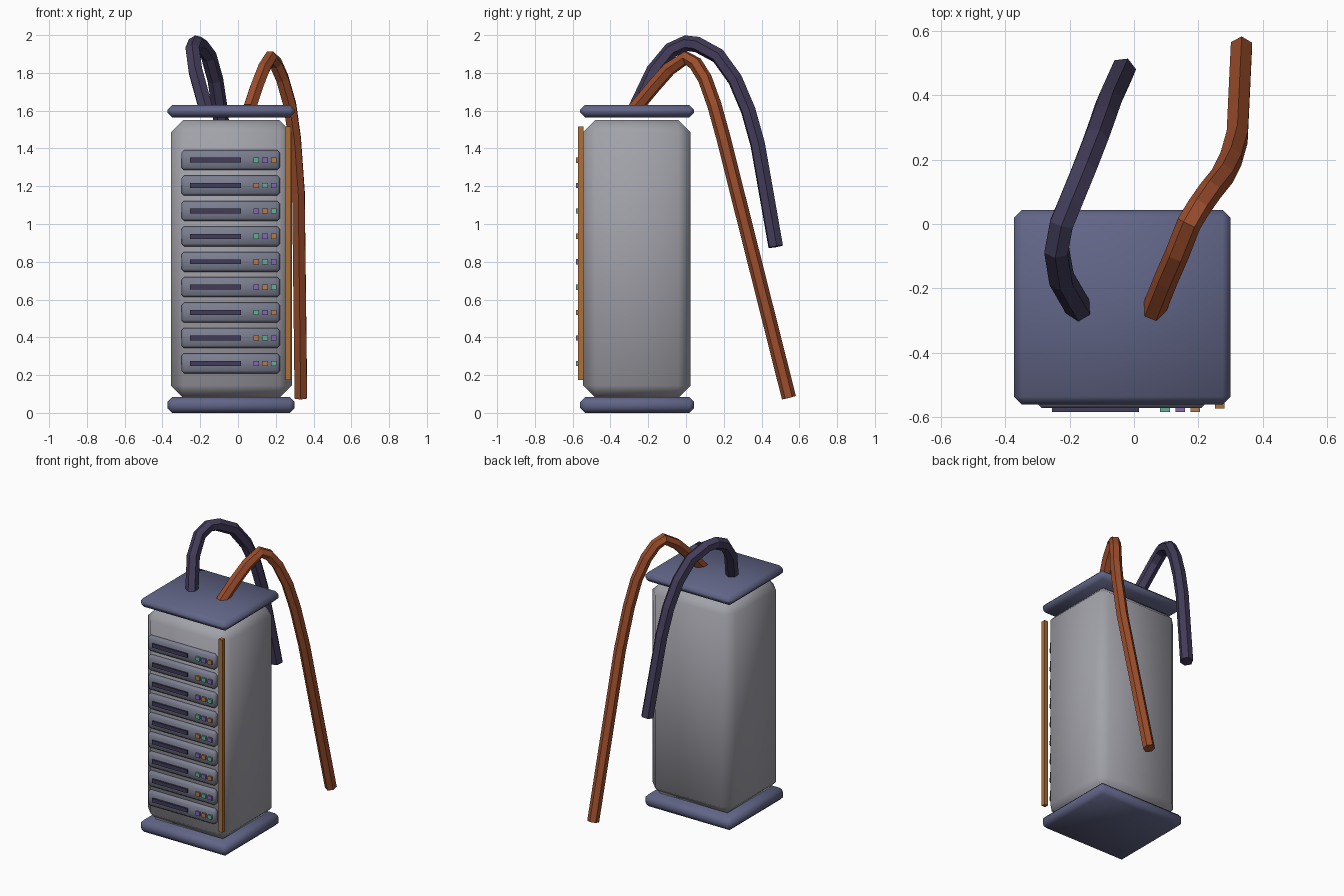
import bpy, bmesh, math
from mathutils import Vector

if "Cube" in bpy.data.objects:
    bpy.data.objects.remove(bpy.data.objects["Cube"])


def material(name, rgb):
    m = bpy.data.materials.new(name)
    m.diffuse_color = (*rgb, 1)
    m.use_nodes = True
    m.node_tree.nodes["Principled BSDF"].inputs["Base Color"].default_value = m.diffuse_color
    return m


NAVY = material("navy", (0.12, 0.13, 0.24))
STEEL = material("steel", (0.36, 0.36, 0.40))
UNIT = material("unit_grey", (0.20, 0.21, 0.28))
DARK = material("dark_violet", (0.055, 0.045, 0.10))
COPPER = material("copper", (0.42, 0.16, 0.04))
RUST = material("rust", (0.33, 0.075, 0.025))
PURPLE = material("light_purple", (0.22, 0.14, 0.45))
AMBER = material("light_amber", (0.45, 0.20, 0.07))
GREEN = material("light_green", (0.13, 0.42, 0.30))


def box(name, lo, hi, mat, bevel=0.0):
    """Box between two corners, optionally chamfered and softly shaded."""
    lo, hi = Vector(lo), Vector(hi)
    bm = bmesh.new()
    bmesh.ops.create_cube(bm, size=1)
    bmesh.ops.scale(bm, vec=hi - lo, verts=bm.verts)
    bmesh.ops.translate(bm, vec=(lo + hi) / 2, verts=bm.verts)
    if bevel:
        bmesh.ops.bevel(bm, geom=bm.edges[:], offset=bevel, segments=1,
                        profile=0.5, affect='EDGES')
    mesh = bpy.data.meshes.new(name)
    bm.to_mesh(mesh)
    bm.free()
    mesh.materials.append(mat)
    ob = bpy.data.objects.new(name, mesh)
    bpy.context.collection.objects.link(ob)
    if bevel:
        bpy.ops.object.select_all(action='DESELECT')
        ob.select_set(True)
        bpy.context.view_layer.objects.active = ob
        bpy.ops.object.shade_smooth_by_angle(angle=math.radians(50))
    return ob


def cable(name, points, radius, mat):
    """Six-sided tube along a path."""
    cu = bpy.data.curves.new(name, 'CURVE')
    cu.dimensions = '3D'
    cu.bevel_depth = radius
    cu.bevel_resolution = 1
    cu.use_fill_caps = True
    sp = cu.splines.new('POLY')
    sp.points.add(len(points) - 1)
    for p, co in zip(sp.points, points):
        p.co = (*co, 1)
    sp.use_smooth = False
    cu.materials.append(mat)
    ob = bpy.data.objects.new(name, cu)
    bpy.context.collection.objects.link(ob)
    return ob


# cabinet with plinth and floating lid
box("cabinet", (-0.355, -0.545, 0.08), (0.285, 0.025, 1.55), STEEL, 0.065)
box("base_plate", (-0.373, -0.56, 0.0), (0.30, 0.043, 0.083), NAVY, 0.025)
box("top_plate", (-0.373, -0.56, 1.565), (0.30, 0.043, 1.63), NAVY, 0.025)

# nine rack units, each with a slot and three status lights
lights = [PURPLE, AMBER, GREEN]
for i in range(9):
    z = 0.262 + i * 0.1345
    box(f"rack_unit_{i + 1}", (-0.30, -0.571, z - 0.053), (0.222, -0.53, z + 0.053), UNIT, 0.014)
    box(f"unit_slot_{i + 1}", (-0.255, -0.583, z - 0.013), (0.015, -0.56, z + 0.013), DARK)
    for j in range(3):
        x = 0.096 + j * 0.047
        box(f"status_light_{i + 1}_{j + 1}", (x - 0.015, -0.583, z - 0.014),
            (x + 0.015, -0.56, z + 0.014), lights[(i + j) % 3])

# vertical trim strip at the front corner
box("trim_strip", (0.252, -0.572, 0.175), (0.28, -0.543, 1.515), COPPER)

# cables arching over the back
cable("dark_cable", [
    (-0.17, -0.265, 1.61), (-0.225, -0.17, 1.81), (-0.24, -0.08, 1.92),
    (-0.225, 0.0, 1.957), (-0.20, 0.06, 1.95), (-0.155, 0.17, 1.89),
    (-0.12, 0.26, 1.765), (-0.095, 0.33, 1.60), (-0.078, 0.38, 1.42),
    (-0.035, 0.475, 0.88)], 0.042, DARK)
cable("copper_cable", [
    (0.06, -0.27, 1.61), (0.10, -0.17, 1.73), (0.135, -0.09, 1.82),
    (0.17, 0.0, 1.88), (0.20, 0.05, 1.85), (0.235, 0.10, 1.77),
    (0.275, 0.15, 1.63), (0.30, 0.20, 1.45), (0.32, 0.27, 1.17),
    (0.333, 0.545, 0.08)], 0.038, RUST)
